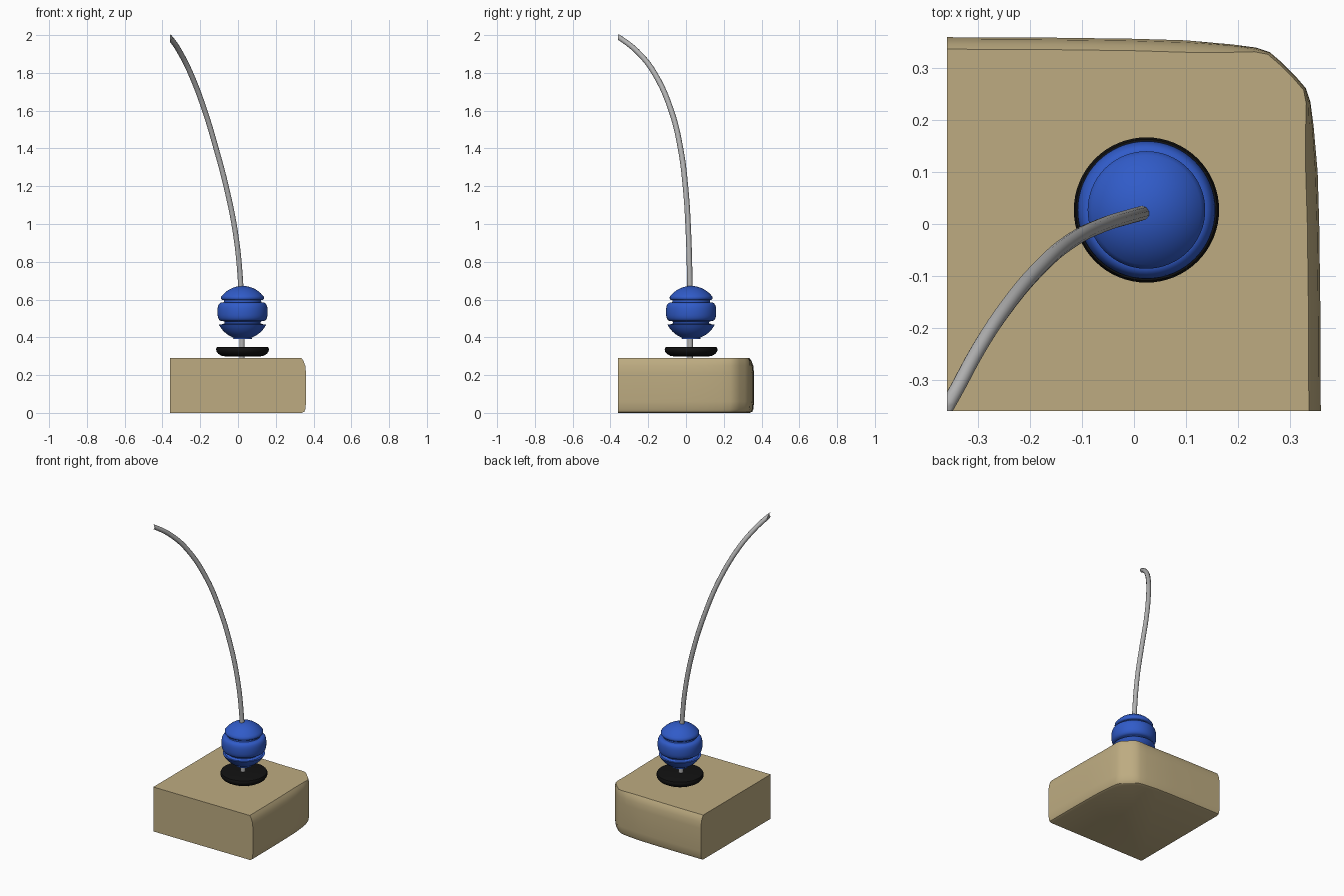
import bpy, bmesh, math
from mathutils import Vector

if "Cube" in bpy.data.objects:
    bpy.data.objects.remove(bpy.data.objects["Cube"])

E = 0.36            # half width of the base, also the cut planes
CX, CY = 0.024, 0.027   # axis of bead and washer


def material(name, rgb):
    m = bpy.data.materials.new(name)
    m.diffuse_color = (*rgb, 1)
    m.use_nodes = True
    m.node_tree.nodes["Principled BSDF"].inputs["Base Color"].default_value = m.diffuse_color
    return m


WOOD = material("tan wood", (0.51, 0.41, 0.22))
BLUE = material("blue", (0.03, 0.105, 0.58))
BLACK = material("black", (0.006, 0.006, 0.006))
STEEL = material("grey metal", (0.44, 0.44, 0.44))


def smooth(ob, angle):
    bpy.ops.object.select_all(action='DESELECT')
    ob.select_set(True)
    bpy.context.view_layer.objects.active = ob
    bpy.ops.object.shade_smooth_by_angle(angle=math.radians(angle))


def add(name, bm, mat, angle):
    bmesh.ops.recalc_face_normals(bm, faces=bm.faces)
    me = bpy.data.meshes.new(name)
    bm.to_mesh(me)
    bm.free()
    ob = bpy.data.objects.new(name, me)
    bpy.context.collection.objects.link(ob)
    me.materials.append(mat)
    smooth(ob, angle)
    return ob


def loft(bm, rings):
    """Skin closed rings of points and cap both ends."""
    vs = [[bm.verts.new(p) for p in r] for r in rings]
    n = len(vs[0])
    for a, b in zip(vs, vs[1:]):
        for i in range(n):
            bm.faces.new((a[i], a[(i + 1) % n], b[(i + 1) % n], b[i]))
    bm.faces.new(vs[0][::-1])
    bm.faces.new(vs[-1])


def lathe(name, profile, mat, angle=35, n=64):
    bm = bmesh.new()
    loft(bm, [[(CX + r * math.cos(2 * math.pi * i / n),
                CY + r * math.sin(2 * math.pi * i / n), z) for i in range(n)]
              for r, z in profile])
    return add(name, bm, mat, angle)


# Base block: two flat cut sides, two bulging sides meeting in a soft corner
def outline(z, inset, corner):
    half = [(-E, 0.36), (-0.15, 0.359), (0.0, 0.357), (0.1, 0.354),
            (0.19, 0.346), (0.235, 0.34), (0.262, 0.331), (0.284, 0.312)]
    pts = []
    for x, y in half:
        k = max(0, min(1, (0.26 - x) / 0.12))
        off = inset * k + corner * (1 - k)
        pts.append((x - (1 - k) * corner, min(y, y - off), z))
    return [(-E, -E, z)] + pts + [(y, x, z) for x, y, z in reversed(pts)]


bm = bmesh.new()
loft(bm, [outline(*r) for r in (
    (0.0, 0.022, 0.02), (0.006, 0.009, 0.01), (0.02, 0.003, 0.003),
    (0.06, 0.0, 0.0), (0.21, 0.0, 0.0), (0.25, 0.004, 0.0),
    (0.275, 0.013, 0.001), (0.29, 0.023, 0.004))])
add("base_block", bm, WOOD, 30)

# Washer under the bead: flat top, rounded underside
lathe("washer", [(0.085, 0.298), (0.11, 0.302), (0.128, 0.312), (0.138, 0.325),
                 (0.14, 0.338), (0.136, 0.347), (0.125, 0.35)], BLACK)

# Bead: two caps and a bulging middle band, separated by grooves
prof = [(0.05, 0.392)]
prof += [(0.14 * math.cos(a), 0.53 + 0.14 * math.sin(a))
         for a in [math.radians(-70 + 6.2 * i) for i in range(8)]]
prof += [(0.111, 0.466), (0.106, 0.471), (0.096, 0.473), (0.096, 0.482)]
for i in range(13):     # middle band
    a = math.radians(-90 + 15 * i)
    c, s = math.cos(a), math.sin(a)
    prof.append((0.1 + 0.033 * abs(c) ** 0.6,
                 0.535 + 0.05 * math.copysign(abs(s) ** 0.8, s)))
prof += [(0.099, 0.59), (0.099, 0.597), (0.108, 0.598), (0.113, 0.603)]
prof += [(0.14 * math.cos(a), 0.532 + 0.14 * math.sin(a))
         for a in [math.radians(36 + 5.2 * i) for i in range(11)]]
lathe("bead", prof, BLUE, 45)

# Bent wire, trimmed flush with the two cut planes
path = [(0.021, 0.022, 0.28), (0.020, 0.022, 0.5), (0.013, 0.02, 0.7),
        (-0.013, 0.013, 0.95), (-0.063, -0.003, 1.2), (-0.116, -0.029, 1.4),
        (-0.176, -0.078, 1.6), (-0.252, -0.168, 1.8), (-0.302, -0.245, 1.9),
        (-0.347, -0.328, 1.97), (-0.40, -0.42, 2.025)]
cu = bpy.data.curves.new("wire_path", 'CURVE')
cu.dimensions = '3D'
sp = cu.splines.new('BEZIER')
sp.bezier_points.add(len(path) - 1)
for bp, p in zip(sp.bezier_points, path):
    bp.co = p
    bp.handle_left_type = bp.handle_right_type = 'AUTO'
sp.resolution_u = 5
cu.bevel_depth = 0.0145
cu.bevel_resolution = 3
helper = bpy.data.objects.new("wire_path", cu)
bpy.context.collection.objects.link(helper)
bpy.context.view_layer.update()
tube = helper.evaluated_get(bpy.context.evaluated_depsgraph_get())
bm = bmesh.new()
bm.from_mesh(tube.to_mesh())
tube.to_mesh_clear()
bpy.data.objects.remove(helper)
for axis in ((1, 0, 0), (0, 1, 0)):
    bmesh.ops.bisect_plane(bm, geom=bm.verts[:] + bm.edges[:] + bm.faces[:],
                           plane_co=-E * Vector(axis), plane_no=axis,
                           clear_inner=True)
bmesh.ops.holes_fill(bm, edges=[e for e in bm.edges if e.is_boundary], sides=0)
add("bent_wire", bm, STEEL, 40)
